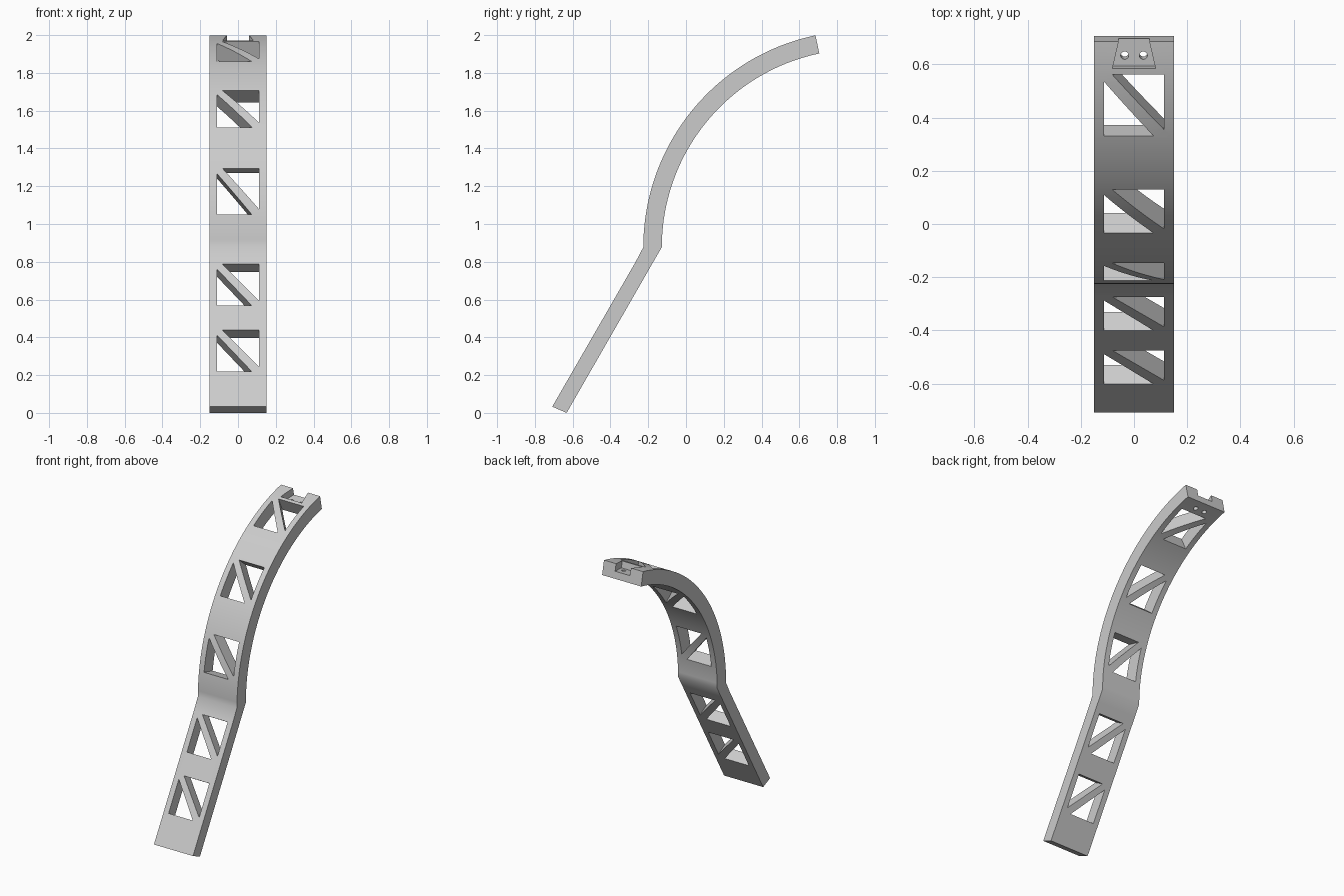
import bpy, bmesh, math
from mathutils import Vector

if "Cube" in bpy.data.objects:
    bpy.data.objects.remove(bpy.data.objects["Cube"])

HALF_W = 0.15                       # half width of the arm
CY, CZ = 0.92, 0.877                # centre of the curved section
R_OUT, R_IN = 1.146, 1.048
END = math.radians(78.2)            # where the curve stops

grey = bpy.data.materials.new("light_grey")
grey.use_nodes = True
grey.diffuse_color = (0.6, 0.6, 0.6, 1)
grey.node_tree.nodes["Principled BSDF"].inputs["Base Color"].default_value = (0.6, 0.6, 0.6, 1)


def arc_point(r, a):
    return (CY - r * math.cos(a), CZ + r * math.sin(a))


def arc_frame(a):
    """Origin on the outer curve, tangent going up, outward normal."""
    y, z = arc_point(R_OUT, a)
    return (Vector((0, y, z)), Vector((0, math.sin(a), math.cos(a))),
            Vector((0, -math.cos(a), math.sin(a))))


def prism(name, bottom, offset):
    """Solid made by sweeping a polygon along an offset."""
    bm = bmesh.new()
    face = bm.faces.new([bm.verts.new(p) for p in bottom])
    new = bmesh.ops.extrude_face_region(bm, geom=[face])["geom"]
    bmesh.ops.translate(bm, vec=offset, verts=[v for v in new if isinstance(v, bmesh.types.BMVert)])
    bmesh.ops.recalc_face_normals(bm, faces=bm.faces)
    me = bpy.data.meshes.new(name)
    bm.to_mesh(me)
    bm.free()
    me.materials.append(grey)
    ob = bpy.data.objects.new(name, me)
    bpy.context.collection.objects.link(ob)
    return ob


def framed_cutter(pts, frame, n0, n1):
    o, u, n = frame
    ob = prism("cutter", [o + Vector((x, 0, 0)) + u * t + n * n0 for x, t in pts], n * (n1 - n0))
    ob.hide_render = True
    return ob


# Side profile: straight leg, then a quarter-like curve
STEPS = 40
angles = [END * i / STEPS for i in range(STEPS + 1)]
outer = [(-0.708, 0.033), (-0.268, 0.797)] + [arc_point(R_OUT, a) for a in angles]
inner = [(-0.632, 0.0), (-0.171, 0.803)] + [arc_point(R_IN, a) for a in angles]
profile = outer + inner[::-1]
arm = prism("arm", [(-HALF_W, y, z) for y, z in profile], Vector((2 * HALF_W, 0, 0)))

# Truss windows: two triangles separated by a diagonal rib
H, W = 0.127, 0.112
upper = [(-0.082, H), (W, H), (W, -0.098)]
lower = [(-W, 0.098), (-W, -H), (0.074, -H)]
c, s = math.cos(math.radians(60)), math.sin(math.radians(60))
frames = [(Vector((0, -0.708 + (z - 0.033) * c / s, z)), Vector((0, c, s)), Vector((0, -s, c)))
          for z in (0.328, 0.677)]
frames += [arc_frame(math.radians(a)) for a in (15, 40, 65.4)]
cutters = [framed_cutter(tri, f, -0.2, 0.1) for f in frames for tri in (upper, lower)]

# Tapered pocket at the tip, with two screw holes
tip = arc_frame(END)
cutters.append(framed_cutter([(-0.081, -0.105), (0.081, -0.105), (0.053, 0.02), (-0.053, 0.02)],
                             tip, -0.05, 0.04))
for side in (-1, 1):
    ring = [(side * 0.035 + 0.015 * math.cos(k * math.tau / 24),
             -0.064 + 0.015 * math.sin(k * math.tau / 24)) for k in range(24)]
    cutters.append(framed_cutter(ring, tip, -0.2, 0.04))

bpy.context.view_layer.objects.active = arm
for ob in bpy.context.selected_objects:
    ob.select_set(False)
arm.select_set(True)
for cut in cutters:
    mod = arm.modifiers.new("cut", "BOOLEAN")
    mod.operation, mod.solver, mod.object = "DIFFERENCE", "EXACT", cut
    bpy.ops.object.modifier_apply(modifier=mod.name)
    bpy.data.objects.remove(cut)

bpy.ops.object.shade_smooth_by_angle(angle=math.radians(35))
